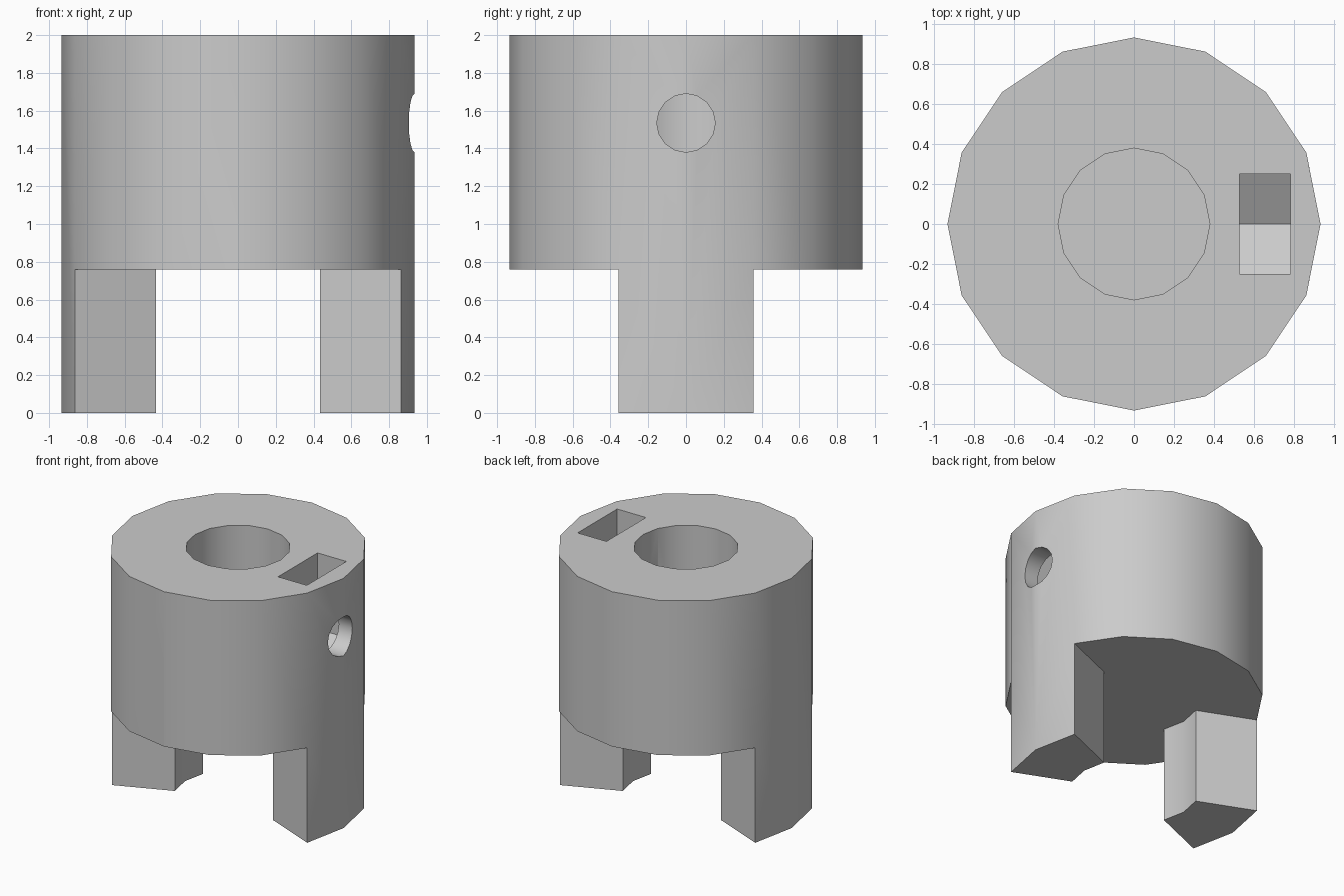
import bpy, bmesh
from math import cos, sin, pi
from mathutils import Vector

default = bpy.data.objects.get("Cube")
if default:
    bpy.data.objects.remove(default, do_unlink=True)

SIDES = 16
OUTER_R, BORE_R, JAW_R = 0.935, 0.38, 0.47
HEIGHT, JAW_H = 2.0, 0.76
SCREW_Z, SCREW_R = 1.535, 0.155


def polar(radius, step):
    a = 2 * pi * step / SIDES
    return radius * cos(a), radius * sin(a)


def ring(radius):
    return [polar(radius, i) for i in range(SIDES)]


def prism(name, outline, low, high, along_x=False):
    """Extrude a 2D outline along z, or a (y, z) outline along x."""
    bm = bmesh.new()
    place = (lambda p: (low, *p)) if along_x else (lambda p: (*p, low))
    face = bm.faces.new([bm.verts.new(place(p)) for p in outline])
    result = bmesh.ops.extrude_face_region(bm, geom=[face])
    shift = Vector((1, 0, 0) if along_x else (0, 0, 1)) * (high - low)
    moved = [v for v in result["geom"] if isinstance(v, bmesh.types.BMVert)]
    bmesh.ops.translate(bm, vec=shift, verts=moved)
    bmesh.ops.recalc_face_normals(bm, faces=bm.faces)
    mesh = bpy.data.meshes.new(name)
    bm.to_mesh(mesh)
    bm.free()
    obj = bpy.data.objects.new(name, mesh)
    bpy.context.collection.objects.link(obj)
    return obj


def cut(target, cutter):
    """Subtract the cutter, then discard it."""
    cutter.hide_render = True
    mod = target.modifiers.new("cut", "BOOLEAN")
    mod.operation, mod.solver, mod.object = "DIFFERENCE", "EXACT", cutter
    bpy.context.view_layer.objects.active = target
    bpy.ops.object.modifier_apply(modifier=mod.name)
    bpy.data.objects.remove(cutter, do_unlink=True)


# Hub with its two jaws
hub = prism("coupling_hub", ring(OUTER_R), 0, HEIGHT)

# Space around the jaws, one sector left standing on each side
gap = []
for start in (0, SIDES // 2):
    gap += [polar(JAW_R, start), polar(JAW_R, start + 1)]
    gap += [polar(1.5, start + i) for i in range(1, SIDES // 2)]
    gap.append(polar(JAW_R, start + SIDES // 2 - 1))
cut(hub, prism("jaw_gap_cutter", gap, -0.5, JAW_H))

# Blind shaft bore
cut(hub, prism("bore_cutter", ring(BORE_R), 1.065, 2.5))

# Nut slot with a pointed floor
slot = [(-0.25, 2.5), (-0.25, 1.39), (0, 1.245), (0.25, 1.39), (0.25, 2.5)]
cut(hub, prism("nut_slot_cutter", slot, 0.53, 0.785, along_x=True))

# Set screw hole from the outside into the bore
hole = [(y, z + SCREW_Z) for y, z in ring(SCREW_R)]
cut(hub, prism("screw_hole_cutter", hole, 0.1, 1.3, along_x=True))

# Material
grey = bpy.data.materials.new("plain_grey")
grey.use_nodes = True
colour = (0.6, 0.6, 0.6, 1)
grey.diffuse_color = colour
grey.node_tree.nodes["Principled BSDF"].inputs["Base Color"].default_value = colour
hub.data.materials.clear()
hub.data.materials.append(grey)
for poly in hub.data.polygons:
    poly.material_index = 0

# Smooth round walls, sharp corners
bpy.ops.object.select_all(action="DESELECT")
hub.select_set(True)
bpy.context.view_layer.objects.active = hub
bpy.ops.object.shade_smooth_by_angle(angle=pi / 6)
